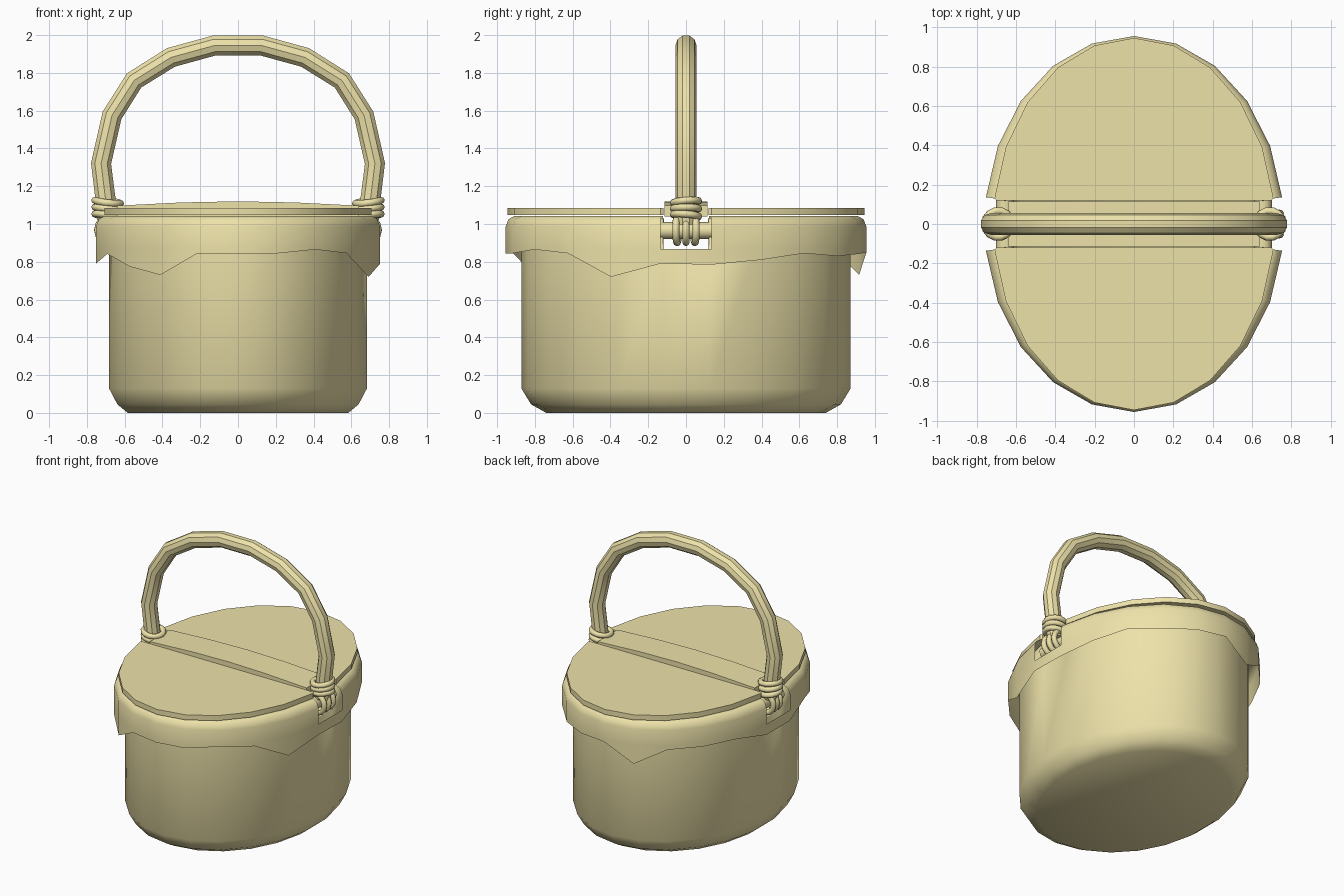
import bpy, bmesh, math

if "Cube" in bpy.data.objects:
    bpy.data.objects.remove(bpy.data.objects["Cube"])

tan_mat = bpy.data.materials.new("straw")
tan_mat.diffuse_color = (0.85, 0.76, 0.40, 1)
tan_mat.use_nodes = True
tan_mat.node_tree.nodes["Principled BSDF"].inputs["Base Color"].default_value = tan_mat.diffuse_color
N = 22  # sides of the oval; sides 5 and 16 face +x and -x


def oval(k, a, b):
    t = 2 * math.pi * k / N
    return a * math.sin(t), -b * math.cos(t)


def finish(ob, angle=40):
    if not ob.data.materials:
        ob.data.materials.append(tan_mat)
    bpy.ops.object.select_all(action='DESELECT')
    ob.select_set(True)
    bpy.context.view_layer.objects.active = ob
    bpy.ops.object.shade_smooth_by_angle(angle=math.radians(angle))
    return ob


def from_bmesh(name, bm, angle=40):
    bmesh.ops.recalc_face_normals(bm, faces=bm.faces)
    me = bpy.data.meshes.new(name)
    bm.to_mesh(me)
    bm.free()
    ob = bpy.data.objects.new(name, me)
    bpy.context.collection.objects.link(ob)
    return finish(ob, angle)


def oval_shell(name, rings, notch_from, notch_to, cap=False, hem=None):
    """Loft oval rings (a, b, z), leaving a notch open at both x ends."""
    bm = bmesh.new()
    rows = []
    for i, (a, b, z) in enumerate(rings):
        rows.append([bm.verts.new((*oval(k, a, b), hem.get(k, 0.842) if hem and i == 0 else z))
                     for k in range(N)])
    if cap:
        bm.faces.new(rows[0])
    for i in range(len(rows) - 1):
        for k in range(N):
            if k in (5, 16) and notch_from <= i < notch_to:
                continue
            j = (k + 1) % N
            bm.faces.new((rows[i][k], rows[i][j], rows[i + 1][j], rows[i + 1][k]))
    return from_bmesh(name, bm)


def prism(name, pts, vec):
    """Extrude a flat outline along a vector."""
    bm = bmesh.new()
    f = bm.faces.new([bm.verts.new(p) for p in pts])
    r = bmesh.ops.extrude_face_region(bm, geom=[f])
    bmesh.ops.translate(bm, vec=vec, verts=[v for v in r["geom"] if isinstance(v, bmesh.types.BMVert)])
    return from_bmesh(name, bm, 25)


# Basket body with open top
body = oval_shell("basket_body", [(0.59, 0.74, 0), (0.645, 0.82, 0.045), (0.69, 0.872, 0.13),
                                  (0.69, 0.872, 0.86), (0.69, 0.872, 1.03)], 3, 4, cap=True)
solid = body.modifiers.new("wall", 'SOLIDIFY')
solid.thickness = 0.03
solid.offset = -1

# Cloth liner folded over the rim, with an uneven hem
hem = {0: .845, 1: .845, 2: .865, 3: .845, 4: .72, 5: .79, 6: .785, 7: .81, 8: .845, 9: .83,
       11: .85, 12: .73, 16: .79, 17: .79, 19: .775, 20: .73, 21: .845}
oval_shell("cloth_liner", [(0.76, 0.955, 0.84), (0.76, 0.955, 0.868), (0.76, 0.955, 0.985),
                           (0.745, 0.94, 1.025), (0.715, 0.91, 1.042),
                           (0.66, 0.85, 1.042), (0.65, 0.835, 0.98)], 1, 6, hem=hem)

# Two half lids
for name, s in (("front_lid", 1), ("back_lid", -1)):
    pts = [(*oval(k, 0.715, 0.945), 1.047) for k in range(-5, 6)]
    pts += [(0.70, -0.12, 1.047), (-0.70, -0.12, 1.047)]
    prism(name, [(x, s * y, z) for x, y, z in pts], (0, 0, 0.038))

# Slightly arched bar between the lids
arch = [(-0.64, 1.097), (-0.3, 1.114), (0, 1.12), (0.3, 1.114), (0.64, 1.097), (0.64, 1.04), (-0.64, 1.04)]
prism("centre_bar", [(x, -0.115, z) for x, z in arch], (0, 0.23, 0))

# Arched handle
half = [(0.69, 1.0), (0.70, 1.12), (0.725, 1.32), (0.667, 1.575), (0.55, 1.76), (0.355, 1.882), (0.125, 1.945)]
path = [(-x, z) for x, z in half] + half[::-1]
cu = bpy.data.curves.new("handle", 'CURVE')
cu.dimensions = '3D'
cu.bevel_depth = 0.056
cu.bevel_resolution = 3
cu.use_fill_caps = True
sp = cu.splines.new('POLY')
sp.points.add(len(path) - 1)
for p, (x, z) in zip(sp.points, path):
    p.co = (x, 0, z, 1)
handle = bpy.data.objects.new("handle", cu)
bpy.context.collection.objects.link(handle)
bpy.context.view_layer.objects.active = handle
handle.select_set(True)
bpy.ops.object.convert(target='MESH')
finish(bpy.context.object, 35)


def ring(name, loc, rot, major):
    bpy.ops.mesh.primitive_torus_add(location=loc, rotation=rot, major_radius=major, minor_radius=0.019,
                                     major_segments=14, minor_segments=8)
    ob = bpy.context.object
    ob.name = name
    finish(ob, 60)


# Hinge rods and rope lashings at both ends of the handle
for side, s in (("right", 1), ("left", -1)):
    bpy.ops.mesh.primitive_cylinder_add(vertices=12, radius=0.045, depth=0.3,
                                        location=(s * 0.655, 0, 0.965), rotation=(math.pi / 2, 0, 0))
    rod = bpy.context.object
    rod.name = side + "_hinge_rod"
    finish(rod)
    for i in range(3):
        ring(f"{side}_handle_wrap_{i}", (s * 0.69, 0, 1.045 + 0.036 * i),
             (0.08 * (i - 1), -s * 0.12, 0), 0.068)
        ring(f"{side}_rod_loop_{i}", (s * 0.675, 0.047 * (i - 1), 0.968),
             (math.pi / 2, 0, 0.1 * (i - 1)), 0.068)
